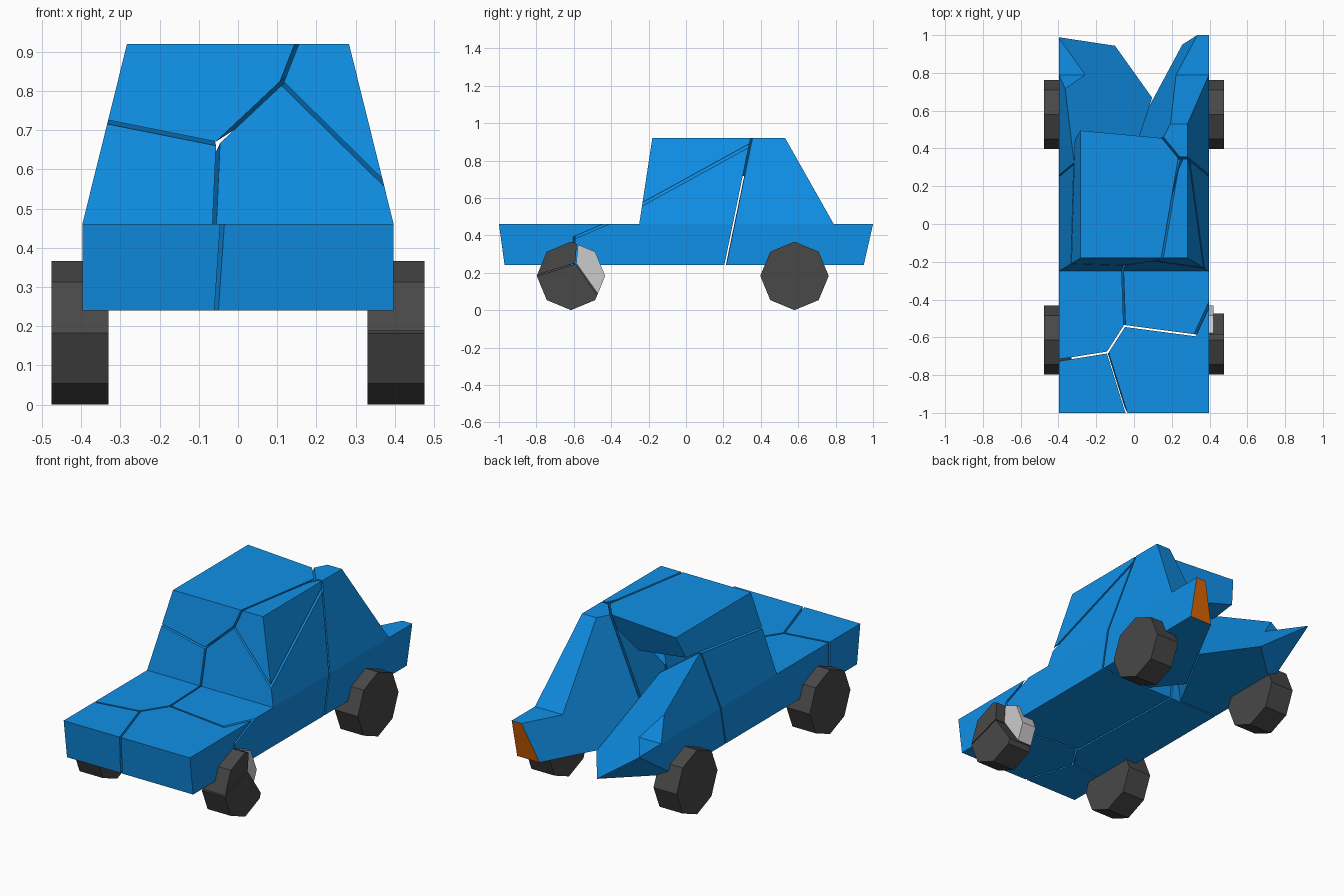
import bpy, bmesh, math
from mathutils import Vector

if "Cube" in bpy.data.objects:
    bpy.data.objects.remove(bpy.data.objects["Cube"])

def material(name, rgb):
    m = bpy.data.materials.new(name)
    m.diffuse_color = (*rgb, 1)
    m.use_nodes = True
    m.node_tree.nodes["Principled BSDF"].inputs["Base Color"].default_value = m.diffuse_color
    return m

BLUE = material("blue_paint", (0.005, 0.28, 0.8))
DARK = material("dark_rubber", (0.065, 0.065, 0.065))
ORANGE = material("orange_lamp", (0.7, 0.13, 0.0))

def prism(bm, left, right, caps):
    """Join two matching profiles with quads and close the sides."""
    L = [bm.verts.new(p) for p in left]
    R = [bm.verts.new(p) for p in right]
    n = len(L)
    for i in range(n):
        j = (i + 1) % n
        bm.faces.new((L[i], L[j], R[j], R[i]))
    for c in caps:
        bm.faces.new([L[i] for i in reversed(c)])
        bm.faces.new([R[i] for i in c])

def body(bm):
    prof = [(-.97, .24), (-1, .46), (-.25, .46), (-.18, .92),
            (.53, .92), (.79, .46), (1, .46), (.95, .24)]
    def side(s):
        return [(s * (.283 if z > .9 else .397), y, z) for y, z in prof]
    prism(bm, side(-1), side(1), [(0, 1, 2, 5, 6, 7), (2, 3, 4, 5)])

def wheel(bm, x0, x1, y, r=.183):
    def ring(x):
        return [(x, y + r * math.sin(i * math.pi / 4), r + r * math.cos(i * math.pi / 4))
                for i in range(8)]
    prism(bm, ring(x0), ring(x1), [range(8)])

def chunk(name, make, mat, seed=None, planes=(), gap=.005):
    """Build a shape, keep only the part on the seed's side of each crack."""
    bm = bmesh.new()
    make(bm)
    for a, b, c in planes:
        a, b, c, s = map(Vector, (a, b, c, seed))
        n = (b - a).cross(c - a).normalized()
        if n.dot(s - a) > 0:
            n = -n
        bmesh.ops.bisect_plane(bm, geom=bm.verts[:] + bm.edges[:] + bm.faces[:], dist=1e-5,
                               plane_co=a - n * gap, plane_no=n, clear_outer=True)
        rim = [e for e in bm.edges if e.is_boundary]
        if rim:
            bmesh.ops.holes_fill(bm, edges=rim, sides=0)
    bmesh.ops.recalc_face_normals(bm, faces=bm.faces[:])
    me = bpy.data.meshes.new(name)
    bm.to_mesh(me)
    bm.free()
    me.materials.append(mat)
    ob = bpy.data.objects.new(name, me)
    bpy.context.collection.objects.link(ob)
    return ob

def upright(a, b):
    """Vertical crack through two plan points."""
    return ((*a, .46), (*b, .46), (*a, 1))

# Crack planes, each through three points
hood_right = upright((-.05, -.54), (.33, -.59))
hood_left = upright((-.14, -.68), (-.39, -.72))
hood_diag = upright((-.05, -.54), (-.14, -.68))
nose = ((-.14, -.68, .46), (-.04, -1, .46), (-.055, -.97, .24))
middle = ((-.05, -.25, .66), (-.06, -.25, .46), (-.05, -.54, .46))
door_rear = ((.3, .35, .92), (.4, .21, .24), (0, .21, .24))
roof_left = ((-.33, -.21, .72), (-.055, -.22, .665), (-.3, .45, .79))
roof_right = ((-.055, -.22, .665), (.11, -.2, .82), (.24, .35, .92))
roof_pillar = ((.15, -.18, .92), (.24, .35, .92), (.11, -.2, .82))
roof_back = ((.15, .46, .92), (-.28, .5, .92), (-.3, .45, .79))
roof_corner = ((.24, .35, .92), (.15, .46, .92), (0, .3, .24))
pillar_low = ((.11, -.2, .82), (.385, -.24, .55), (.3, .33, .87))
tail_right = ((.1, .67, .24), (.25, .95, .24), (.15, .46, .92))
tail_top = ((-.39, .99, .455), (-.1, .95, .24), (.1, .67, .24))
tail_under = ((-.39, .99, .45), (-.1, .95, .24), (-.39, .68, .24))

# Body chunks: seed point and the cracks around it
chunk("front_right_body", body, BLUE, (.2, -.8, .35), [hood_right, nose, hood_diag])
chunk("front_left_body", body, BLUE, (-.25, -.85, .35), [hood_left, nose])
chunk("left_side_body", body, BLUE, (-.25, -.1, .35),
      [hood_left, hood_diag, middle, roof_left, door_rear])
chunk("right_door_body", body, BLUE, (.2, 0, .35),
      [hood_right, middle, pillar_low, roof_right, door_rear])
chunk("right_pillar", body, BLUE, (.27, .05, .85), [pillar_low, roof_pillar, door_rear])
chunk("roof", body, BLUE, (0, .1, .85),
      [roof_left, roof_right, roof_pillar, roof_back, roof_corner])
chunk("left_rear_body", body, BLUE, (-.3, .5, .5),
      [door_rear, tail_right, tail_top, tail_under], .003)
rear = chunk("right_rear_body", body, BLUE, (.33, .7, .35),
             [door_rear, tail_right, roof_corner])

# Orange lamp on the remaining tail face
rear.data.materials.append(ORANGE)
for f in rear.data.polygons:
    if f.normal.y > .9 and f.center.y > .9:
        f.material_index = 1

# Eight-sided wheels
for name, x, y in (("front_left_wheel", -.403, -.615), ("rear_left_wheel", -.403, .58),
                   ("rear_right_wheel", .403, .58)):
    chunk(name, lambda bm: wheel(bm, x - .073, x + .073, y), DARK)

# Cracked front right wheel, with one thinner grey chunk
def crack(p, q):
    return ((0, *p), (0, *q), (1, *p))
hub = (-.59, .25)
up, down, fore = crack(hub, (-.58, .36)), crack(hub, (-.47, .08)), crack(hub, (-.78, .19))
full = lambda bm: wheel(bm, .33, .476, -.615)
chunk("front_right_wheel_lower", full, DARK, (.4, -.62, .1), [down, fore], .003)
chunk("front_right_wheel_upper", full, DARK, (.4, -.66, .28), [up, fore], .003)
thin = chunk("front_right_wheel_chip", lambda bm: wheel(bm, .33, .42, -.615), DARK,
             (.4, -.5, .24), [up, down], .003)
thin.data.materials.clear()
